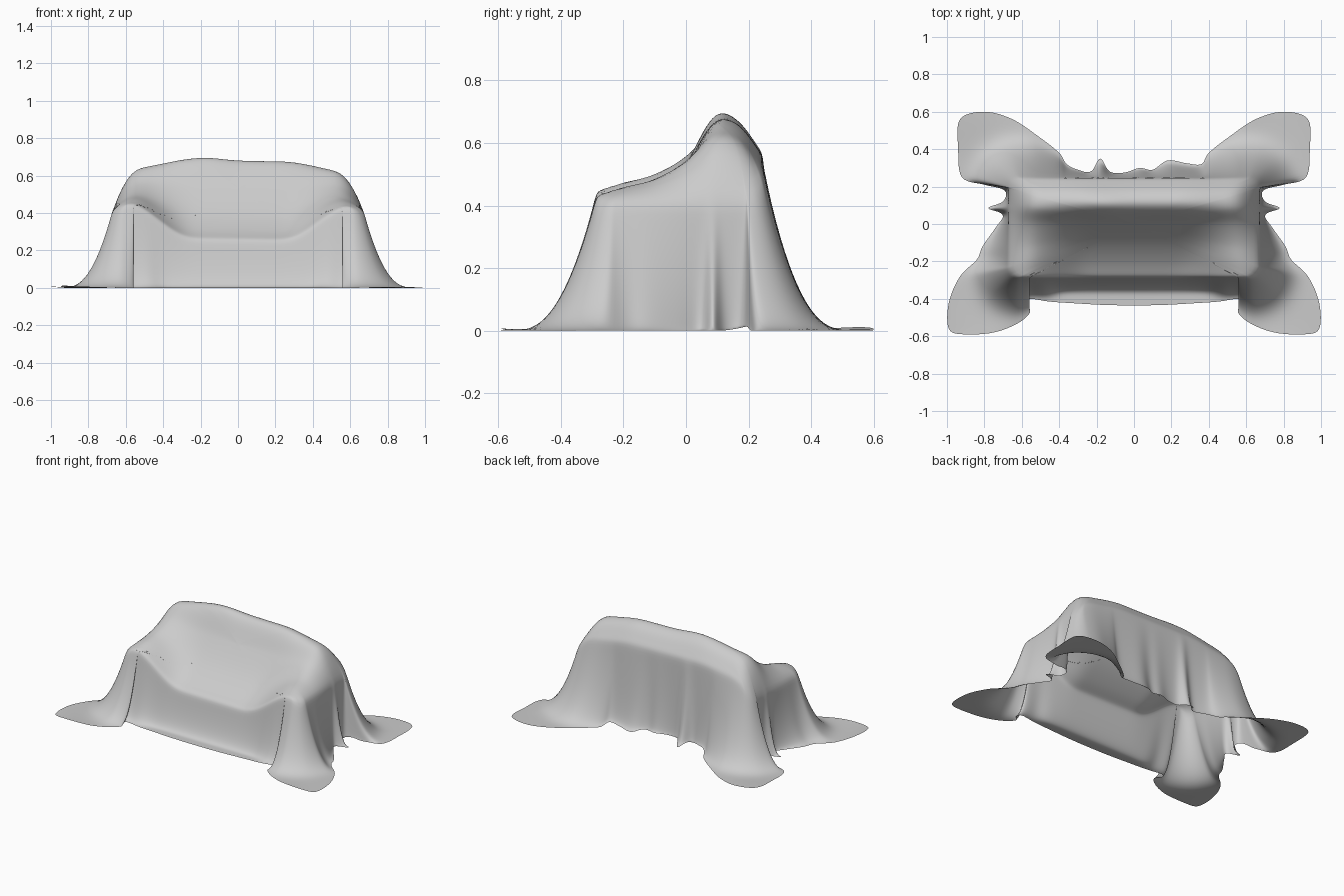
import bpy
import bmesh
import math
from mathutils import Vector

cube = bpy.data.objects.get("Cube")
if cube:
    bpy.data.objects.remove(cube, do_unlink=True)

# Half of the hem outline, from the front centre round the left end to the back
HEM_HALF = [
    (0, -.435), (.15, -.433), (.3, -.425), (.45, -.415), (.56, -.4),
    (.585, -.43), (.555, -.47), (.62, -.53), (.75, -.58), (.91, -.59),
    (.99, -.56), (.99, -.42), (.93, -.28), (.84, -.19), (.81, -.12),
    (.74, -.02), (.7, .05), (.78, .085), (.7, .12), (.69, .18),
    (.8, .21), (.92, .25), (.94, .4), (.93, .56), (.8, .6),
    (.65, .56), (.5, .46), (.4, .38), (.36, .32),
]
# Gathered folds of the hem along the back
HEM_BACK = [
    (.28, .325), (.18, .34), (.1, .29), (.03, .3), (-.05, .275), (-.13, .28),
    (-.18, .35), (-.23, .28), (-.3, .29),
]
# Height along the depth: over the middle seat and over the arms
DEPTHS = (-.28, -.2, -.1, 0, .09, .17, .24)
SEAT = (.26, .31, .4, .53, .67, .66, .57)
ARM = (.45, .48, .505, .555, .625, .61, .53)

SHOULDER_ROUND = .06
INNER_X, INNER_FRONT, INNER_BACK = .61, -.225, .185
SIDE_HEIGHT = .42
FLARE, FRONT_FLARE = .25, .09
TOP_ROWS, SIDE_ROWS, STEPS = 26, 22, 6


def clamp(value, low, high):
    return max(low, min(high, value))


def smoothstep(low, high, value):
    t = clamp((value - low) / (high - low), 0, 1)
    return t * t * (3 - 2 * t)


def sample(heights, y):
    """Cubic interpolation of a height profile."""
    y = clamp(y, DEPTHS[0], DEPTHS[-1])
    last = len(DEPTHS) - 1
    i = max(k for k in range(last) if y >= DEPTHS[k])

    def slope(k):
        a, b = max(k - 1, 0), min(k + 1, last)
        return (heights[b] - heights[a]) / (DEPTHS[b] - DEPTHS[a])

    width = DEPTHS[i + 1] - DEPTHS[i]
    t = (y - DEPTHS[i]) / width
    ease = t * t * (3 - 2 * t)
    return (heights[i] * (1 - ease) + heights[i + 1] * ease
            + width * t * (1 - t) * ((1 - t) * slope(i) - t * slope(i + 1)))


def top_height(x, y):
    """Cloth height over the seat, back and arms."""
    side = abs(x)
    arm = smoothstep(.24, .6, side)
    z = sample(SEAT, y) * (1 - arm) + sample(ARM, y) * arm - .015 * x
    z += .015 * math.exp(-((x + .17) / .12) ** 2 - ((y - .1) / .07) ** 2)
    edge = clamp((side - .55) / .12, 0, 1) ** 1.5
    return z * (1 - edge) + SIDE_HEIGHT * edge


def smooth_loop(points):
    """Closed smooth curve through the points."""
    pts = [Vector(p) for p in points]
    out = []
    for i in range(len(pts)):
        a, b, c, d = (pts[(i + k) % len(pts)] for k in (-1, 0, 1, 2))
        for s in range(STEPS):
            t = s / STEPS
            out.append(b + (c - a) * (t / 2)
                       + (a * 2 - b * 5 + c * 4 - d) * (t * t / 2)
                       + (b * 3 - a - c * 3 + d) * (t ** 3 / 2))
    return out


def shoulder_point(hem):
    """Nearest point of the rounded upper edge."""
    inner = Vector((clamp(hem.x, -INNER_X, INNER_X),
                    clamp(hem.y, INNER_FRONT, INNER_BACK)))
    return inner + (hem - inner).normalized() * SHOULDER_ROUND


def column(hem):
    """Points from near the middle of the top, over the edge, to the hem."""
    edge = shoulder_point(hem)
    points = []
    for k in range(1, TOP_ROWS + 1):
        p = edge * (k / TOP_ROWS)
        points.append((p.x, p.y, top_height(p.x, p.y)))
    height = points[-1][2]
    reach = (hem - edge).length
    # The front falls steeply and then lies out flat on the floor
    steep = smoothstep(0, .2, -hem.y) * (1 - smoothstep(.4, .62, abs(hem.x)))
    flare = min(reach, FLARE + (FRONT_FLARE - FLARE) * steep)
    lift = .03 * (1 - smoothstep(.05, .13, reach)) * smoothstep(.1, .3, hem.y)
    for k in range(1, SIDE_ROWS + 1):
        g = (k / SIDE_ROWS) ** 1.5
        p = edge.lerp(hem, g)
        u = min(1, reach * g / flare)
        flat = smoothstep(FLARE, .45, reach * g)
        ripple = .006 * flat * (1 + math.sin(9 * p.x + 7 * p.y))
        z = lift + (height - lift) * (1 - u) ** 2.2 + ripple
        points.append((p.x, p.y, z))
    return points


# Draped cloth
mirrored = [(-x, y) for x, y in reversed(HEM_HALF[1:])]
columns = [column(h) for h in smooth_loop(HEM_HALF + HEM_BACK + mirrored)]

bm = bmesh.new()
middle = bm.verts.new((0, 0, top_height(0, 0)))
grid = [[bm.verts.new(p) for p in col] for col in columns]
for i, col in enumerate(grid):
    after = grid[(i + 1) % len(grid)]
    bm.faces.new((middle, col[0], after[0]))
    for k in range(len(col) - 1):
        bm.faces.new((col[k], col[k + 1], after[k + 1], after[k]))

# Soften the folds and upper edges, leaving the hem in place
loose = [v for v in bm.verts if not v.is_boundary]
for _ in range(8):
    bmesh.ops.smooth_vert(bm, verts=loose, factor=.5,
                          use_axis_x=True, use_axis_y=True, use_axis_z=True)
for face in bm.faces:
    face.smooth = True

mesh = bpy.data.meshes.new("draped_cloth")
bm.to_mesh(mesh)
bm.free()
cloth = bpy.data.objects.new("draped_cloth", mesh)
bpy.context.scene.collection.objects.link(cloth)

# Plain cloth colour
grey = bpy.data.materials.new("light_grey_cloth")
grey.use_nodes = True
colour = (.6, .6, .6, 1)
grey.diffuse_color = colour
grey.node_tree.nodes["Principled BSDF"].inputs["Base Color"].default_value = colour
mesh.materials.append(grey)
